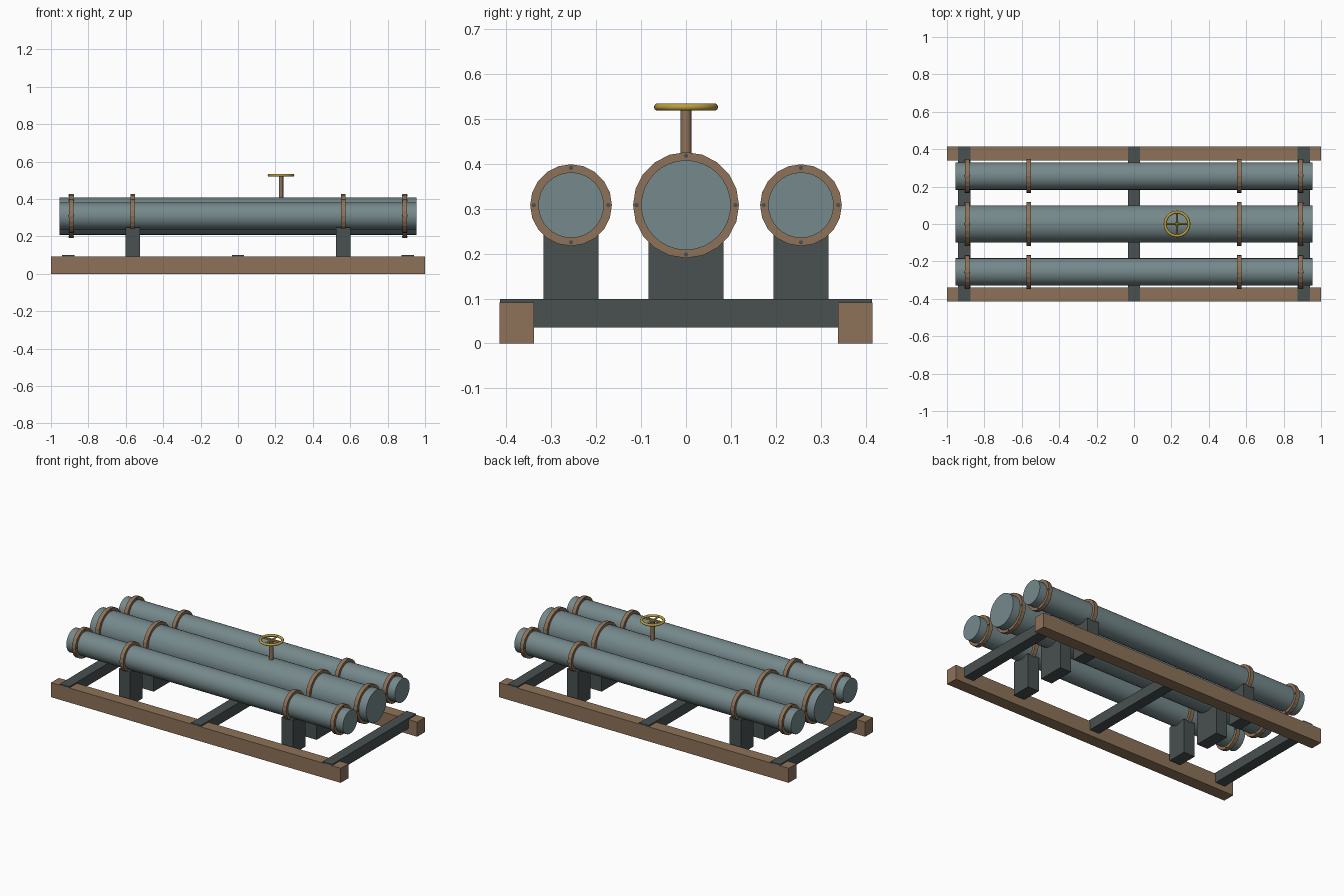
import bpy
import math
from mathutils import Vector

if "Cube" in bpy.data.objects:
    bpy.data.objects.remove(bpy.data.objects["Cube"], do_unlink=True)


def material(name, rgb):
    mat = bpy.data.materials.new(name)
    mat.use_nodes = True
    mat.diffuse_color = (*rgb, 1)
    mat.node_tree.nodes["Principled BSDF"].inputs["Base Color"].default_value = (*rgb, 1)
    return mat


PIPE = material("blue grey steel", (0.18, 0.25, 0.26))
BROWN = material("warm brown", (0.27, 0.17, 0.1))
DARK = material("dark slate", (0.065, 0.082, 0.08))
GOLD = material("brass yellow", (0.5, 0.34, 0.05))


def finish(name, mat, smooth=False):
    obj = bpy.context.object
    obj.name = name
    obj.data.materials.append(mat)
    if smooth:
        bpy.ops.object.shade_smooth_by_angle(angle=math.radians(40))
    return obj


def box(name, low, high, mat):
    low, high = Vector(low), Vector(high)
    bpy.ops.mesh.primitive_cube_add(size=1, location=(low + high) / 2)
    bpy.context.object.scale = high - low
    bpy.ops.object.transform_apply(location=False, rotation=False, scale=True)
    return finish(name, mat)


def rod(name, centre, radius, length, mat, axis="X", sides=32, smooth=True):
    turn = {"X": (0, math.pi / 2, 0), "Y": (math.pi / 2, 0, 0), "Z": (0, 0, 0)}[axis]
    bpy.ops.mesh.primitive_cylinder_add(vertices=sides, radius=radius, depth=length,
                                        location=centre, rotation=turn)
    return finish(name, mat, smooth)


# Base frame: two long rails and three cross beams
for side, y in (("front", -0.377), ("back", 0.377)):
    box(side + "_rail", (-1, y - 0.038, 0), (1, y + 0.038, 0.091), BROWN)
for place, x in (("right", -0.907), ("middle", 0), ("left", 0.907)):
    box(place + "_cross_beam", (x - 0.033, -0.4145, 0.035), (x + 0.033, 0.4145, 0.099), DARK)

# Pipes with their collars, bolts and support blocks
AXIS_Z = 0.308
for place, y, radius, collar, half in (("front", -0.256, 0.073, 0.091, 0.0615),
                                       ("middle", 0, 0.1, 0.118, 0.083),
                                       ("back", 0.256, 0.073, 0.091, 0.0615)):
    rod(place + "_pipe", (0, y, AXIS_Z), radius, 1.91, PIPE)
    for side, s in (("right", -1), ("left", 1)):
        label = place + "_" + side
        rod(label + "_inner_collar", (s * 0.5625, y, AXIS_Z), collar, 0.025, BROWN,
            sides=20, smooth=False)
        rod(label + "_end_collar", (s * 0.892, y, AXIS_Z), collar, 0.025, BROWN,
            sides=20, smooth=False)
        for k in range(4):
            a = k * math.pi / 2
            r = (radius + collar) / 2 + 0.001
            rod(label + "_bolt", (s * 0.892, y + r * math.cos(a), AXIS_Z + r * math.sin(a)),
                0.005, 0.031, DARK, sides=8)
        box(label + "_support", (s * 0.5625 - 0.0385, y - half, 0.035),
            (s * 0.5625 + 0.0385, y + half, 0.247), DARK)

# Valve stem and handwheel
WHEEL = Vector((0.23, 0, 0.5265))
rod("valve_stem", (WHEEL.x, 0, 0.456), 0.012, 0.13, BROWN, axis="Z", sides=16)
bpy.ops.mesh.primitive_torus_add(location=WHEEL, major_radius=0.0635, minor_radius=0.008,
                                 major_segments=32, minor_segments=10)
finish("handwheel_rim", GOLD, True)
for axis in "XY":
    rod("handwheel_spoke_" + axis.lower(), WHEEL, 0.005, 0.127, GOLD, axis=axis, sides=10)
